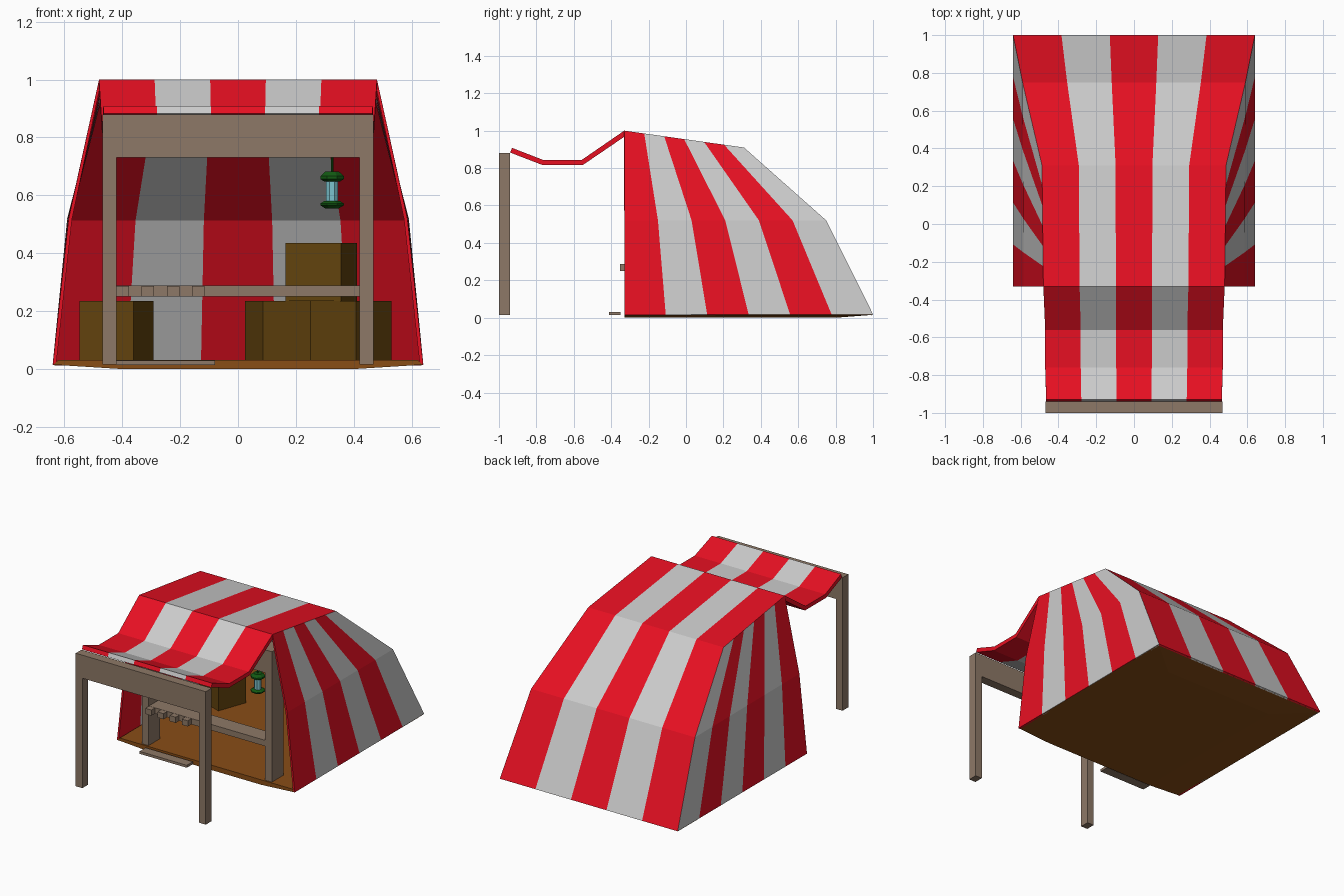
import bpy, bmesh, math
from mathutils import Vector

if "Cube" in bpy.data.objects:
    bpy.data.objects.remove(bpy.data.objects["Cube"])


def material(name, r, g, b):
    m = bpy.data.materials.new(name)
    m.diffuse_color = (r, g, b, 1)
    m.use_nodes = True
    m.node_tree.nodes["Principled BSDF"].inputs["Base Color"].default_value = m.diffuse_color
    return m


RED = material("red_cloth", 0.8, 0.005, 0.016)
PALE = material("pale_cloth", 0.6, 0.6, 0.6)
WOOD = material("wood", 0.27, 0.19, 0.135)
FLOOR = material("floor_brown", 0.25, 0.075, 0.008)
CRATE = material("crate_brown", 0.12, 0.055, 0.004)
GREEN = material("lantern_green", 0.006, 0.1, 0.006)
GLASS = material("lantern_glass", 0.2, 0.55, 0.62)


def finish(name, bm, *mats):
    me = bpy.data.meshes.new(name)
    bm.to_mesh(me)
    bm.free()
    for m in mats:
        me.materials.append(m)
    ob = bpy.data.objects.new(name, me)
    bpy.context.collection.objects.link(ob)
    return ob


def box(name, x, y, z, mat, turn=0):
    """Box between (low, high) pairs, turned about its own centre."""
    bm = bmesh.new()
    bmesh.ops.create_cube(bm, size=1)
    bmesh.ops.scale(bm, vec=[b - a for a, b in (x, y, z)], verts=bm.verts)
    ob = finish(name, bm, mat)
    ob.location = [(a + b) / 2 for a, b in (x, y, z)]
    ob.rotation_euler.z = math.radians(turn)
    return ob


def stripes(bm, rows, count):
    """Striped panel; each row is a (start, end) pair of points."""
    grid = [[bm.verts.new(Vector(a).lerp(Vector(b), i / count)) for i in range(count + 1)]
            for a, b in rows]
    for r, s in zip(grid, grid[1:]):
        for i in range(count):
            f = bm.faces.new((r[i], r[i + 1], s[i + 1], s[i]))
            f.material_index = i % 2


def cloth(name, bm, inside, thick):
    bmesh.ops.remove_doubles(bm, verts=bm.verts, dist=1e-4)
    for f in bm.faces:
        f.normal_update()
        if f.normal.dot(f.calc_center_median() - Vector(inside)) < 0:
            f.normal_flip()
    ob = finish(name, bm, RED, PALE)
    mod = ob.modifiers.new("thickness", 'SOLIDIFY')
    mod.thickness = thick
    mod.offset = -1
    return ob


def loft(name, rings, mat):
    """Closed solid through rings of points."""
    bm = bmesh.new()
    loops = [[bm.verts.new(p) for p in ring] for ring in rings]
    n = len(loops[0])
    for a, b in zip(loops, loops[1:]):
        for i in range(n):
            bm.faces.new((a[i], a[(i + 1) % n], b[(i + 1) % n], b[i]))
    bm.faces.new(loops[0])
    bm.faces.new(loops[-1])
    bmesh.ops.recalc_face_normals(bm, faces=bm.faces)
    return finish(name, bm, mat)


# Tent: roof running down the back, and two fanned side walls
FRONT = -0.33
roof = [(0.48, FRONT, 1.0), (0.487, 0.31, 0.91), (0.59, 0.75, 0.52), (0.64, 1.0, 0.018)]
front = [(0.48, FRONT, 1.0), (0.585, FRONT, 0.52), (0.64, FRONT, 0.015)]
bm = bmesh.new()
stripes(bm, [((-x, y, z), (x, y, z)) for x, y, z in roof], 5)
for s in (-1, 1):
    stripes(bm, [((s * a[0], a[1], a[2]), (s * b[0], b[1], b[2]))
                 for a, b in zip(front, roof[1:])], 6)
cloth("tent_cloth", bm, (0, 0.1, 0.3), 0.012)

# Sagging awning
sag = [(0.48, FRONT, 1.0), (0.47, -0.56, 0.842), (0.47, -0.76, 0.842), (0.465, -0.93, 0.908)]
bm = bmesh.new()
stripes(bm, [((-x, y, z), (x, y, z)) for x, y, z in sag], 5)
cloth("awning", bm, (0, -0.6, -5), 0.027)

# Floor with a slightly raised rim
loft("tent_floor", [[(-h, FRONT, z), (h, FRONT, z), (h, back, z), (-h, back, z)]
                    for h, back, z in ((0.4, 0.8, 0), (0.638, 0.995, 0.015), (0.62, 0.985, 0.032))],
     FLOOR)

# Wooden frames: one under the awning, one in the tent opening
for label, y in (("front", (-1.0, -0.94)), ("inner", (-0.32, -0.2))):
    for side, x in (("left", (-0.468, -0.42)), ("right", (0.42, 0.468))):
        box(f"{label}_{side}_post", x, y, (0.015, 0.88), WOOD)
    box(f"{label}_beam", (-0.42, 0.42), y, (0.73, 0.88), WOOD)

# Counter rail with pegs, and doorstep
box("counter", (-0.42, 0.42), (-0.315, -0.205), (0.25, 0.288), WOOD)
for i in range(4):
    x = -0.42 + i * 0.0873
    box(f"counter_peg_{i + 1}", (x, x + 0.043), (-0.352, -0.31), (0.25, 0.287), WOOD)
box("doorstep", (-0.42, -0.08), (-0.412, -0.35), (0.014, 0.03), WOOD)

# Crates
for name, x, y, z, turn in (("left_crate", -0.42, 0.44, 0.03, -20), ("middle_crate", 0.15, 0.52, 0.03, 18),
                            ("right_crate", 0.39, 0.46, 0.03, -38), ("top_crate", 0.288, 0.49, 0.235, -16)):
    box(name, (x - 0.1, x + 0.1), (y - 0.1, y + 0.1), (z, 0.235 if z < 0.1 else 0.435), CRATE, turn)

# Hanging lantern
LX, LY = 0.325, -0.26


def turned(name, profile, mat):
    ring = [math.radians(22.5 + 45 * i) for i in range(8)]
    loft(name, [[(LX + r * math.cos(a), LY + r * math.sin(a), z) for a in ring]
                for r, z in profile], mat)


turned("lantern_base", [(0.026, 0.555), (0.044, 0.566), (0.044, 0.572), (0.03, 0.58)], GREEN)
turned("lantern_glass", [(0.023, 0.575), (0.023, 0.655)], GLASS)
turned("lantern_cap", [(0.03, 0.648), (0.044, 0.656), (0.044, 0.666), (0.026, 0.682)], GREEN)
turned("lantern_hook", [(0.005, 0.68), (0.005, 0.735)], GREEN)
